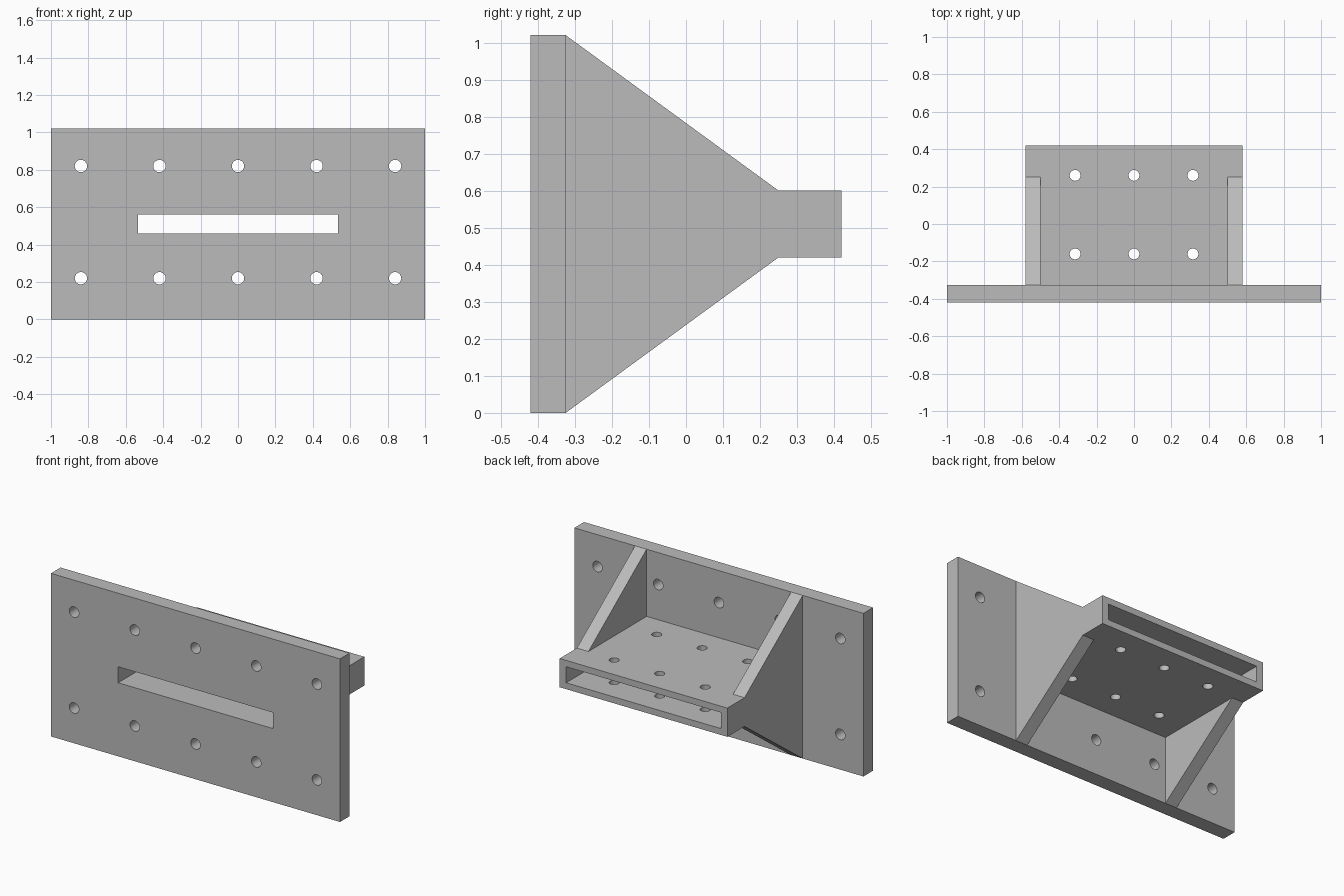
import bpy
import bmesh
import math
from mathutils import Matrix, Vector

cube = bpy.data.objects.get("Cube")
if cube:
    bpy.data.objects.remove(cube, do_unlink=True)

# Main dimensions
WIDTH, HEIGHT = 2.0, 1.02
FRONT, PLATE_BACK, BACK = -0.42, -0.325, 0.42
TUBE_X, TUBE_LOW, TUBE_HIGH = 0.58, 0.42, 0.60
SLOT_X, SLOT_LOW, SLOT_HIGH = 0.535, 0.46, 0.56
GUSSET_INNER, GUSSET_END = 0.50, 0.25

grey = bpy.data.materials.new("plain grey")
grey.use_nodes = True
grey.diffuse_color = (0.5, 0.5, 0.5, 1)
grey.node_tree.nodes["Principled BSDF"].inputs["Base Color"].default_value = (0.5, 0.5, 0.5, 1)


def add_box(bm, low, high):
    low, high = Vector(low), Vector(high)
    matrix = Matrix.Translation((low + high) / 2) @ Matrix.Diagonal((*(high - low), 1))
    bmesh.ops.create_cube(bm, size=1, matrix=matrix)


def add_rod(bm, centre, radius, length, rotation=Matrix()):
    bmesh.ops.create_cone(bm, cap_ends=True, segments=32, radius1=radius, radius2=radius,
                          depth=length, matrix=Matrix.Translation(centre) @ rotation)


def finish(name, bm):
    bmesh.ops.recalc_face_normals(bm, faces=bm.faces)
    mesh = bpy.data.meshes.new(name)
    bm.to_mesh(mesh)
    bm.free()
    mesh.materials.append(grey)
    obj = bpy.data.objects.new(name, mesh)
    bpy.context.collection.objects.link(obj)
    return obj


def cut(obj, cutter):
    cutter.hide_render = True
    bpy.ops.object.select_all(action="DESELECT")
    bpy.context.view_layer.objects.active = obj
    obj.select_set(True)
    mod = obj.modifiers.new("openings", "BOOLEAN")
    mod.operation = "DIFFERENCE"
    mod.solver = "EXACT"
    mod.object = cutter
    bpy.ops.object.modifier_apply(modifier=mod.name)
    bpy.data.objects.remove(cutter, do_unlink=True)
    bpy.ops.object.shade_smooth_by_angle(angle=math.radians(30))


def slot_cutter(bm):
    add_box(bm, (-SLOT_X, FRONT - 0.1, SLOT_LOW), (SLOT_X, BACK + 0.1, SLOT_HIGH))


# Mounting plate with a slot and two rows of bolt holes
bm = bmesh.new()
add_box(bm, (-WIDTH / 2, FRONT, 0), (WIDTH / 2, PLATE_BACK, HEIGHT))
plate = finish("mounting_plate", bm)
bm = bmesh.new()
slot_cutter(bm)
for column in range(-2, 3):
    for z in (0.22, 0.82):
        add_rod(bm, (column * 0.42, PLATE_BACK, z), 0.033, 0.4, Matrix.Rotation(math.pi / 2, 4, "X"))
cut(plate, finish("plate_cutter", bm))

# Flat rectangular tube, open through the plate, with vertical holes
bm = bmesh.new()
add_box(bm, (-TUBE_X, PLATE_BACK, TUBE_LOW), (TUBE_X, BACK, TUBE_HIGH))
tube = finish("rectangular_tube", bm)
middle = (TUBE_LOW + TUBE_HIGH) / 2
for name, cutter_kind in (("slot_cutter", "slot"), ("hole_cutter", "holes")):
    bm = bmesh.new()
    if cutter_kind == "slot":
        slot_cutter(bm)
    else:
        for x in (-0.315, 0, 0.315):
            for y in (-0.16, 0.26):
                add_rod(bm, (x, y, middle), 0.029, 0.5)
    cut(tube, finish(name, bm))

# Triangular gussets above and below the tube on both sides
for side, sign in (("left", 1), ("right", -1)):
    for level, edge, tip in (("upper", TUBE_HIGH, HEIGHT), ("lower", TUBE_LOW, 0)):
        bm = bmesh.new()
        profile = ((PLATE_BACK, edge), (GUSSET_END, edge), (PLATE_BACK, tip))
        face = bm.faces.new([bm.verts.new((sign * GUSSET_INNER, y, z)) for y, z in profile])
        extruded = bmesh.ops.extrude_face_region(bm, geom=[face])["geom"]
        moved = [v for v in extruded if isinstance(v, bmesh.types.BMVert)]
        bmesh.ops.translate(bm, verts=moved, vec=(sign * (TUBE_X - GUSSET_INNER), 0, 0))
        finish(f"{level}_gusset_{side}", bm)
